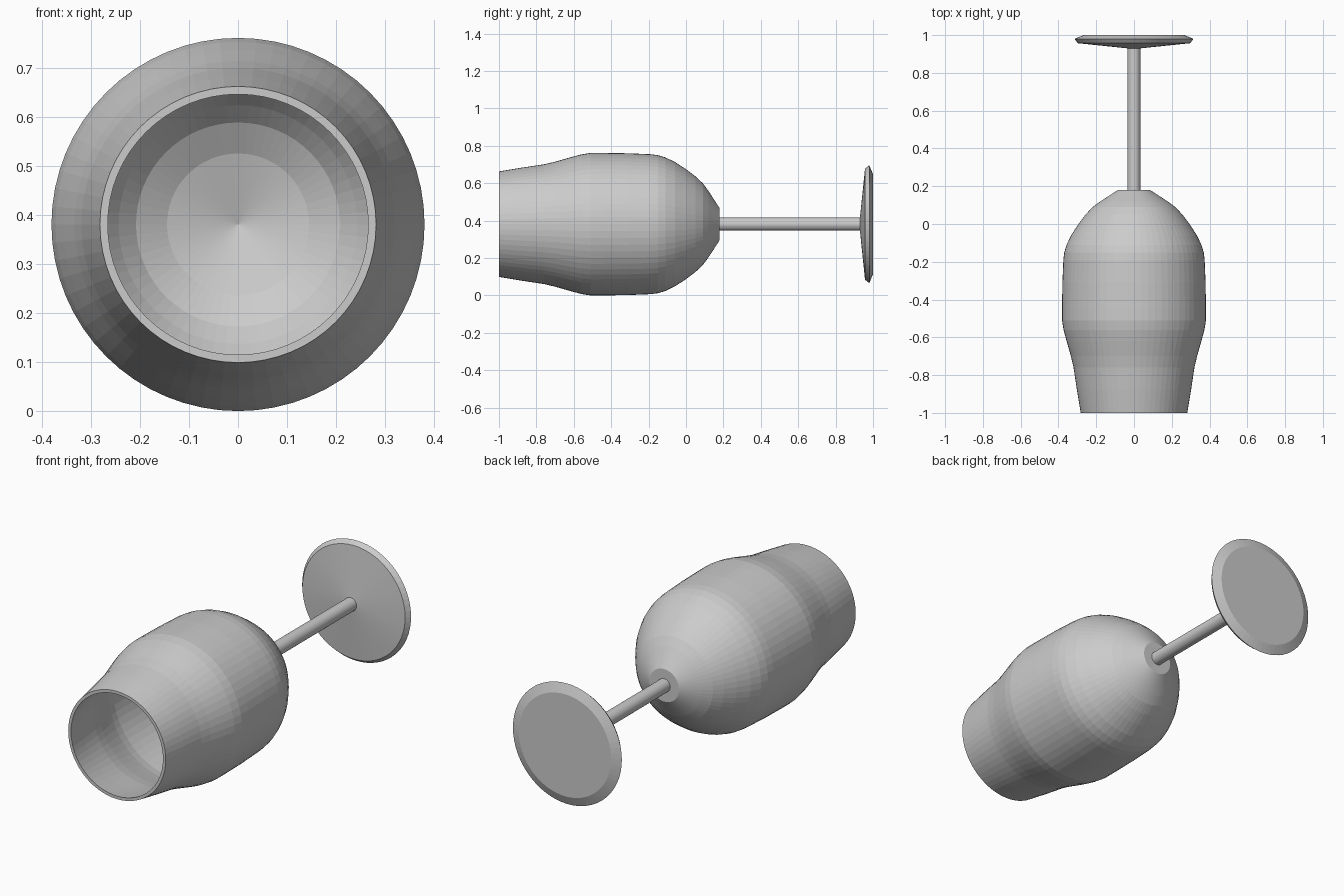
import bpy, bmesh, math

if "Cube" in bpy.data.objects:
    bpy.data.objects.remove(bpy.data.objects["Cube"])

SEG = 64
AXIS_Z = 0.381


def lathe(name, profile):
    """Revolve (y, radius) points around the lying glass axis; radius 0 makes a pole."""
    bm = bmesh.new()
    rings = []
    for y, r in profile:
        if r == 0:
            rings.append([bm.verts.new((0, y, AXIS_Z))] * SEG)
        else:
            rings.append([bm.verts.new((r * math.sin(2 * math.pi * i / SEG), y,
                                        AXIS_Z + r * math.cos(2 * math.pi * i / SEG)))
                          for i in range(SEG)])
    for a, b in zip(rings, rings[1:]):
        for i in range(SEG):
            j = (i + 1) % SEG
            bm.faces.new(list(dict.fromkeys((a[i], a[j], b[j], b[i]))))
    bmesh.ops.recalc_face_normals(bm, faces=bm.faces[:])
    me = bpy.data.meshes.new(name)
    bm.to_mesh(me)
    bm.free()
    ob = bpy.data.objects.new(name, me)
    bpy.context.collection.objects.link(ob)
    return ob


# Bowl: outer wall from rim to bottom, then an inner wall offset inwards
outer = [(-1.0, 0.282), (-0.88, 0.302), (-0.76, 0.32), (-0.70, 0.334),
         (-0.62, 0.357), (-0.56, 0.373), (-0.51, 0.381), (-0.45, 0.381),
         (-0.31, 0.379), (-0.19, 0.374), (-0.15, 0.369), (-0.11, 0.357),
         (-0.06, 0.333), (0.0, 0.294), (0.05, 0.256), (0.09, 0.219),
         (0.12, 0.178), (0.18, 0.085)]
wall = 0.016
inner = [(-1.0, 0.266)]
for p, q, n in zip(outer, outer[1:], outer[2:]):
    dy, dr = n[0] - p[0], n[1] - p[1]
    d = math.hypot(dy, dr)
    inner.append((q[0] + wall * dr / d, q[1] - wall * dy / d))
inner[-1] = (0.115, 0.145)
lathe("bowl", [(0.18, 0)] + outer[::-1] + inner + [(0.16, 0)])

# Stem
lathe("stem", [(0.17, 0), (0.17, 0.035), (0.95, 0.035), (0.95, 0)])

# Foot: shallow cone, bevelled edge, flat underside
lathe("foot", [(0.928, 0), (0.93, 0.035), (0.957, 0.297), (0.98, 0.315),
               (1.0, 0.267), (1.0, 0)])
